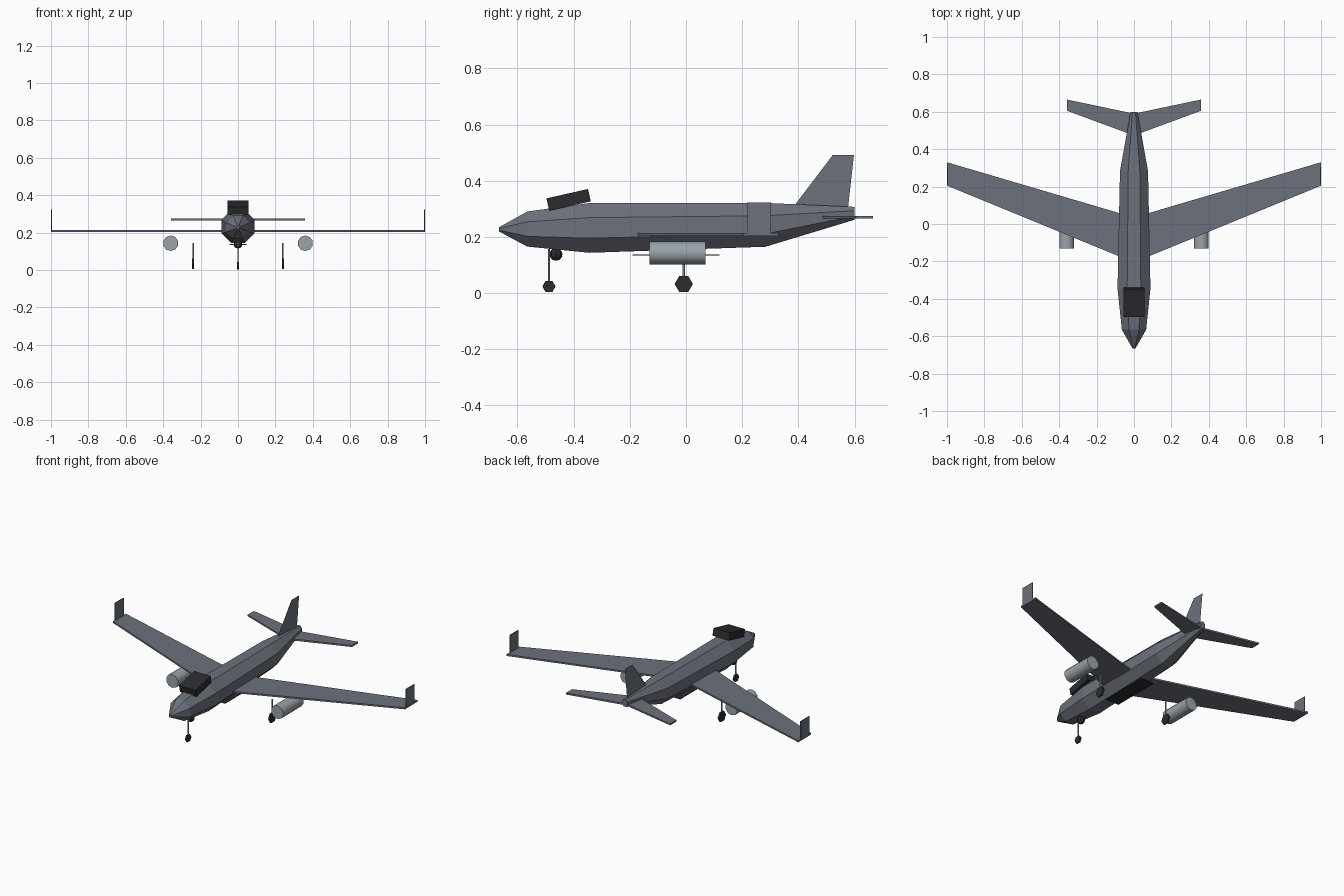
import bpy, bmesh, math
from mathutils import Matrix, Vector

cube = bpy.data.objects.get("Cube")
if cube:
    bpy.data.objects.remove(cube, do_unlink=True)


def material(name, rgb):
    m = bpy.data.materials.new(name)
    m.use_nodes = True
    m.diffuse_color = (*rgb, 1)
    m.node_tree.nodes["Principled BSDF"].inputs["Base Color"].default_value = (*rgb, 1)
    return m


SLATE = material("slate grey", (0.15, 0.165, 0.2))
LIGHT = material("light grey", (0.33, 0.37, 0.4))
BLACK = material("near black", (0.025, 0.025, 0.03))


def finish(name, bm, mat, mirror=False, smooth=False):
    bmesh.ops.recalc_face_normals(bm, faces=bm.faces)
    mesh = bpy.data.meshes.new(name)
    bm.to_mesh(mesh)
    bm.free()
    mesh.materials.append(mat)
    obj = bpy.data.objects.new(name, mesh)
    bpy.context.collection.objects.link(obj)
    if mirror:
        obj.modifiers.new("Mirror", "MIRROR").use_mirror_merge = False
    if smooth:
        bpy.context.view_layer.objects.active = obj
        obj.select_set(True)
        bpy.ops.object.shade_smooth_by_angle(angle=math.radians(50))
        obj.select_set(False)
    return obj


def panel(name, points, thickness, mat, mirror=False):
    """Flat outline, given thickness along its normal."""
    bm = bmesh.new()
    face = bm.faces.new([bm.verts.new(p) for p in points])
    face.normal_update()
    if thickness:
        n = face.normal.copy()
        out = bmesh.ops.extrude_face_region(bm, geom=[face], use_keep_orig=True)
        moved = [v for v in out["geom"] if isinstance(v, bmesh.types.BMVert)]
        bmesh.ops.translate(bm, verts=moved, vec=n * thickness)
    return finish(name, bm, mat, mirror)


def box(name, centre, size, mat, tilt=0, mirror=False):
    bm = bmesh.new()
    bmesh.ops.create_cube(bm, size=1, matrix=Matrix.Translation(centre)
                          @ Matrix.Rotation(tilt, 4, "X") @ Matrix.Diagonal((*size, 1)))
    return finish(name, bm, mat, mirror)


def cylinder(name, centre, radius, depth, axis, sides, mat, turn=0, mirror=False, smooth=False):
    rot = {"X": Matrix.Rotation(math.pi / 2, 4, "Y"),
           "Y": Matrix.Rotation(math.pi / 2, 4, "X"), "Z": Matrix()}[axis]
    bm = bmesh.new()
    bmesh.ops.create_cone(bm, cap_ends=True, segments=sides, radius1=radius, radius2=radius,
                          depth=depth, matrix=Matrix.Translation(centre) @ rot
                          @ Matrix.Rotation(turn, 4, "Z"))
    return finish(name, bm, mat, mirror, smooth)


# Fuselage: octagonal rings of (y, centre z, half width, half height)
stations = [(-0.665, 0.227, 0.008, 0.008), (-0.565, 0.228, 0.065, 0.0625),
            (-0.345, 0.232, 0.088, 0.0885), (0.283, 0.243, 0.075, 0.078),
            (0.6, 0.284, 0.018, 0.023)]
bm = bmesh.new()
rings = []
for y, z, w, h in stations:
    k = 1 / math.cos(math.pi / 8)
    angles = [(i + 0.5) * math.pi / 4 for i in range(8)]
    rings.append([bm.verts.new((w * k * math.cos(a), y, z + h * k * math.sin(a))) for a in angles])
for a, b in zip(rings, rings[1:]):
    for i in range(8):
        j = (i + 1) % 8
        bm.faces.new((a[i], a[j], b[j], b[i]))
bm.faces.new(rings[0])
bm.faces.new(rings[-1])
finish("fuselage", bm, SLATE)

# Swept wings and upright tips
panel("wings", [(0.05, -0.185, 0.204), (1, 0.205, 0.204), (1, 0.33, 0.204), (0.05, 0.05, 0.204)],
      0.01, SLATE, mirror=True)
panel("winglets", [(0.995, 0.217, 0.208), (0.995, 0.303, 0.208),
                   (0.995, 0.303, 0.323), (0.995, 0.217, 0.323)], 0.004, SLATE, mirror=True)

# Tail surfaces
panel("tailplanes", [(0, 0.473, 0.265), (0.357, 0.605, 0.265), (0.357, 0.665, 0.265), (0, 0.59, 0.265)],
      0.01, SLATE, mirror=True)
panel("tail_fin", [(0, 0.381, 0.305), (0, 0.576, 0.295), (0, 0.598, 0.492), (0, 0.523, 0.492)],
      0, SLATE)

# Engines hung below the wings
cylinder("engine_nacelles", (0.36, -0.03, 0.143), 0.0415, 0.2, "Y", 10, LIGHT,
         mirror=True, smooth=True)

# Tilted sensor box, belly plate and chin ball
box("sensor_box", (0, -0.418, 0.332), (0.112, 0.152, 0.045), BLACK, tilt=math.radians(12.7))
box("belly_plate", (0, -0.035, 0.136), (0.09, 0.31, 0.004), BLACK)
bm = bmesh.new()
bmesh.ops.create_uvsphere(bm, u_segments=8, v_segments=6, radius=0.023,
                          matrix=Matrix.Translation((0, -0.463, 0.138)))
finish("chin_sensor", bm, BLACK)

# Landing gear
cylinder("nose_strut", (0, -0.488, 0.092), 0.004, 0.13, "Z", 6, LIGHT)
cylinder("nose_wheel", (0, -0.488, 0.0235), 0.0235, 0.012, "X", 6, BLACK, turn=math.pi)
cylinder("main_struts", (0.24, -0.008, 0.09), 0.004, 0.11, "Z", 6, LIGHT, mirror=True)
cylinder("main_wheels", (0.24, -0.008, 0.0325), 0.0325, 0.012, "X", 6, BLACK,
         turn=math.pi, mirror=True)
